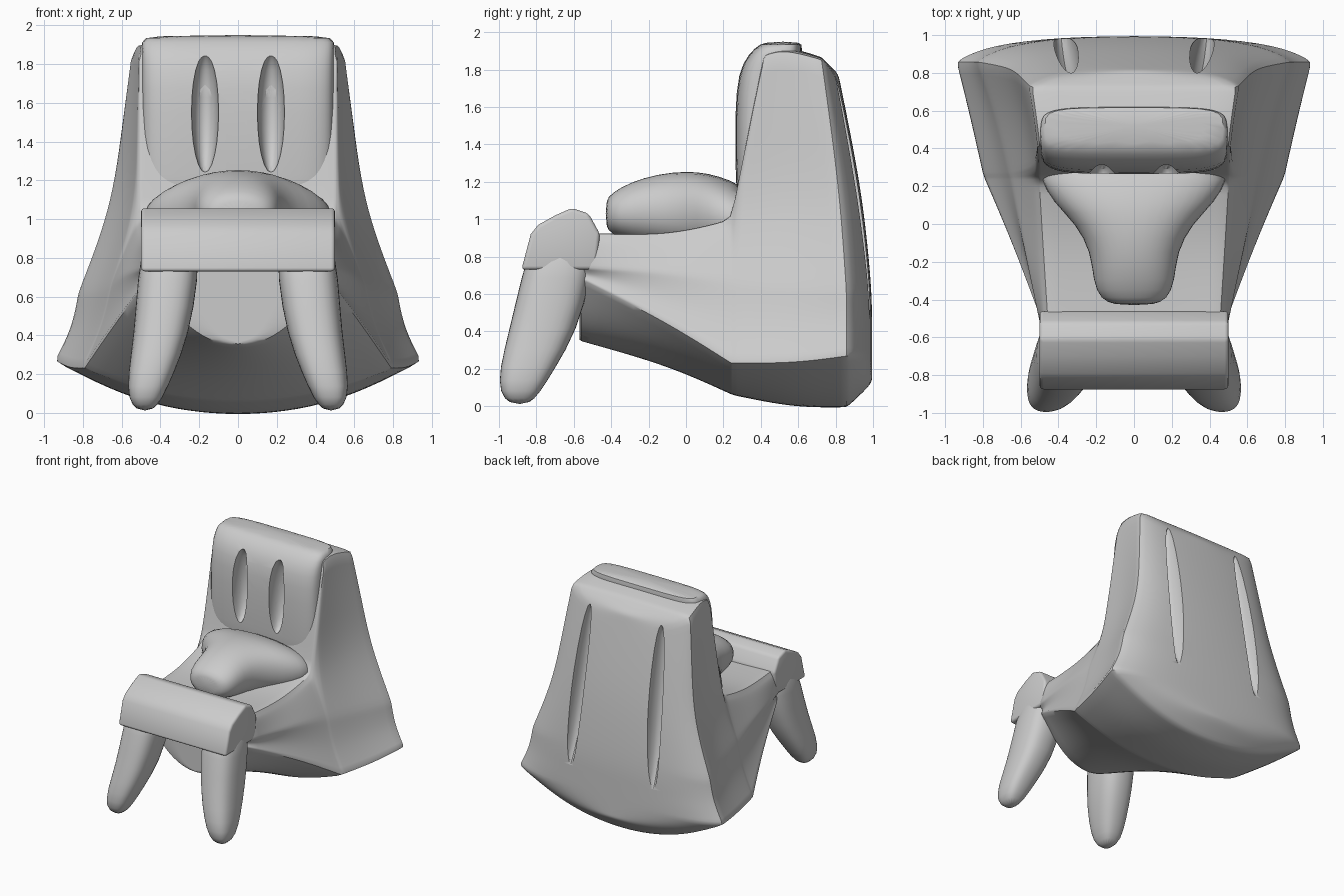
import bpy, bmesh, math
from mathutils import Vector, Matrix

if "Cube" in bpy.data.objects:
    bpy.data.objects.remove(bpy.data.objects["Cube"])


def finish(name, bm, subdiv=0, cutter=None, bevel=0):
    bmesh.ops.recalc_face_normals(bm, faces=bm.faces[:])
    me = bpy.data.meshes.new(name)
    bm.to_mesh(me)
    bm.free()
    ob = bpy.data.objects.new(name, me)
    bpy.context.collection.objects.link(ob)
    if bevel:
        m = ob.modifiers.new("bevel", 'BEVEL')
        m.width, m.segments = bevel, 3
    if subdiv:
        m = ob.modifiers.new("subdiv", 'SUBSURF')
        m.levels = m.render_levels = subdiv
    if cutter:
        m = ob.modifiers.new("grooves", 'BOOLEAN')
        m.operation, m.object, m.solver = 'DIFFERENCE', cutter, 'EXACT'
    bpy.ops.object.select_all(action='DESELECT')
    ob.select_set(True)
    bpy.context.view_layer.objects.active = ob
    for m in list(ob.modifiers):
        bpy.ops.object.modifier_apply(modifier=m.name)
    bpy.ops.object.shade_smooth_by_angle(angle=math.radians(40))
    return ob


def skin(bm, rings, caps=False):
    vs = [[bm.verts.new(p) for p in r] for r in rings]
    n = len(vs[0])
    for a, b in zip(vs, vs[1:]):
        for i in range(n):
            bm.faces.new((a[i], a[(i + 1) % n], b[(i + 1) % n], b[i]))
    if caps:
        bm.faces.new(vs[0])
        bm.faces.new(vs[-1])
    return vs


def oval(n, power):
    for i in range(n):
        t = 2 * math.pi * i / n
        c, s = math.cos(t), math.sin(t)
        yield (math.copysign(abs(c) ** power, c), math.copysign(abs(s) ** power, s))


# Groove cutters: two in front of the backrest, two down the back
bm = bmesh.new()
for sx in (-1, 1):
    for loc, size, tilt, splay in (((.17, .27, 1.55), (.07, .12, .31), -.03, 0),
                                   ((.36, .93, 1.08), (.06, .12, .70), .18, -.04)):
        mat = (Matrix.Translation((sx * loc[0], loc[1], loc[2]))
               @ Matrix.Rotation(tilt, 4, 'X') @ Matrix.Rotation(sx * splay, 4, 'Y')
               @ Matrix.Diagonal((*size, 1)))
        bmesh.ops.create_uvsphere(bm, u_segments=16, v_segments=12, radius=1, matrix=mat)
cutter = finish("groove_cutter", bm)
cutter.hide_render = True

# Body: cross-sections from front to back, seat hull rising into the backrest
# (y low, y top, bottom z, flare x z, ridge x z, waist x z, top edge x z, top centre z)
ROWS = [
    (-.57, -.57, .32, .47, .69, .49, .74, .48, .88, .45, .93, .91),
    (-.10, -.10, .20, .65, .45, .59, .72, .52, .84, .48, .91, .90),
    (.24, .24, .05, .80, .23, .65, .67, .54, .95, .50, 1.00, .98),
    (.27, .42, .04, .81, .23, .66, .66, .53, 1.03, .51, 1.88, 1.90),
    (.58, .52, -.03, .88, .23, .73, .63, .57, 1.05, .52, 1.92, 1.94),
    (.86, .72, -.03, .95, .27, .83, .62, .66, 1.05, .55, 1.86, 1.87),
    (1.0, .79, .11, .70, .27, .60, .62, .49, 1.05, .40, 1.76, 1.78),
]


def body_ring(y0, y1, zb, fx, fz, rx, rz, ex, ez, tx, tz, zt):
    def pt(x, z):
        k = max(0, (z - .7) / 1.2) ** 1.3
        return Vector((x, y0 + (y1 - y0) * k, z))
    half = [pt(0, zb), pt(.55 * fx, zb + (fz - zb) * .25), pt(fx, fz),
            pt((fx + rx) / 2 - .03, (fz + rz) / 2), pt(rx, rz), pt(ex, ez),
            pt((ex + tx) / 2, (ez + tz) / 2), pt(tx, tz), pt(0, zt)]
    return half + [Vector((-p.x, p.y, p.z)) for p in half[7:0:-1]]


bm = bmesh.new()
vs = skin(bm, [body_ring(*r) for r in ROWS])
crease = bm.edges.layers.float.new("crease_edge")
for r in (vs[0], vs[-1]):
    left = [r[-i] for i in range(9)]
    bm.faces.new((r[0], r[1], left[1]))
    bm.faces.new((r[7], r[8], left[7]))
    for i in range(1, 7):
        bm.faces.new((r[i], r[i + 1], left[i + 1], left[i]))


def sharpen(a, b, w):
    e = bm.edges.get((a, b))
    if e:
        e[crease] = w


for a, b in zip(vs, vs[1:]):
    for i, w in ((2, .8), (4, .5), (7, .7)):
        sharpen(a[i], b[i], w)
        sharpen(a[-i], b[-i], w)
for k, w in ((0, .6), (2, .6), (3, .7), (5, .7)):
    for i in range(16):
        sharpen(vs[k][i], vs[k][(i + 1) % 16], w)
finish("seat_and_backrest_body", bm, 3, cutter)

# Rounded front pad of the backrest (z, half width, front y)
PAD = [(.98, .44, .30), (1.05, .50, .27), (1.4, .50, .26), (1.7, .50, .265),
       (1.84, .50, .30), (1.92, .50, .37), (1.95, .48, .42)]
bm = bmesh.new()
skin(bm, [[(w * c, (f + .62) / 2 + (.62 - f) / 2 * s, z) for c, s in oval(24, .45)]
          for z, w, f in PAD], True)
finish("backrest_pad", bm, 1, cutter)
bpy.data.objects.remove(cutter)

# Front legs: tapered, splayed forward (z, inner x, outer x, front y, back y)
LEG = [(.92, .20, .49, -.82, -.48), (.70, .20, .52, -.88, -.50), (.40, .25, .54, -.95, -.58),
       (.20, .33, .57, -1.0, -.70), (.07, .39, .57, -1.0, -.78), (.01, .44, .52, -.94, -.84)]
for side, sx in (("left", -1), ("right", 1)):
    bm = bmesh.new()
    skin(bm, [[(sx * ((a + b) / 2 + (b - a) / 2 * c), (f + k) / 2 + (k - f) / 2 * s, z)
               for c, s in oval(16, .75)] for z, a, b, f, k in LEG], True)
    finish("front_leg_" + side, bm, 1)

# Front rail with a raised lip, joining the legs
PROFILE = [(-.88, .73), (-.83, .92), (-.79, .97), (-.70, 1.02), (-.61, 1.06),
           (-.52, 1.03), (-.46, .92), (-.48, .73)]
bm = bmesh.new()
skin(bm, [[(x, y, z) for y, z in PROFILE] for x in (-.50, .50)], True)
finish("front_rail", bm, bevel=.02)

# Seat cushion: narrow tongue widening toward the backrest (y, half width, centre z, half height)
CUSHION = [(-.43, .10, 1.03, .07), (-.40, .18, 1.03, .11), (-.30, .22, 1.04, .16),
           (-.15, .23, 1.05, .195), (0, .31, 1.04, .22), (.12, .44, 1.02, .23),
           (.24, .50, 1.00, .21), (.32, .50, 1.00, .17)]
bm = bmesh.new()
skin(bm, [[(w * c, y, z + h * s) for c, s in oval(20, .9)] for y, w, z, h in CUSHION], True)
finish("seat_cushion", bm, 1)
